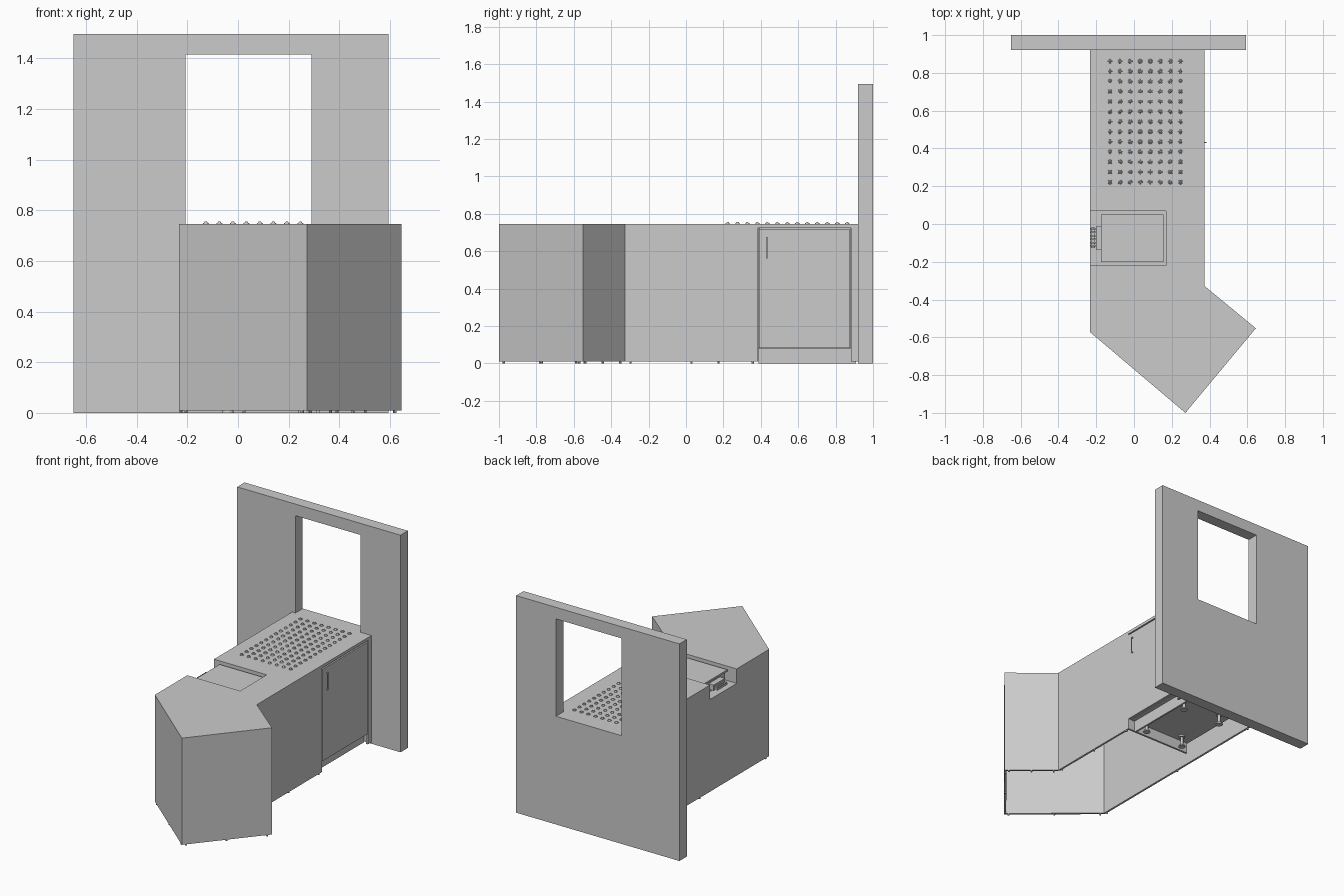
import bpy, bmesh
from mathutils import Vector, Matrix

cube = bpy.data.objects.get("Cube")
if cube:
    bpy.data.objects.remove(cube, do_unlink=True)

grey = bpy.data.materials.new("light grey")
grey.use_nodes = True
COLOUR = (0.6, 0.6, 0.6, 1)
grey.diffuse_color = COLOUR
grey.node_tree.nodes["Principled BSDF"].inputs["Base Color"].default_value = COLOUR


def finish(name, bm):
    bmesh.ops.recalc_face_normals(bm, faces=bm.faces)
    mesh = bpy.data.meshes.new(name)
    bm.to_mesh(mesh)
    bm.free()
    mesh.materials.append(grey)
    ob = bpy.data.objects.new(name, mesh)
    bpy.context.collection.objects.link(ob)
    return ob


def prism(name, outline, z0, z1):
    """Upright prism over an outline in the xy plane."""
    bm = bmesh.new()
    face = bm.faces.new([bm.verts.new((x, y, z0)) for x, y in outline])
    top = bmesh.ops.extrude_face_region(bm, geom=[face])["geom"]
    verts = [v for v in top if isinstance(v, bmesh.types.BMVert)]
    bmesh.ops.translate(bm, verts=verts, vec=(0, 0, z1 - z0))
    return finish(name, bm)


def box(name, x0, x1, y0, y1, z0, z1):
    return prism(name, [(x0, y0), (x1, y0), (x1, y1), (x0, y1)], z0, z1)


def add_disc(bm, x, y, z0, z1, r0, r1, sides=12):
    bmesh.ops.create_cone(bm, cap_ends=True, segments=sides, radius1=r0, radius2=r1,
                          depth=z1 - z0, matrix=Matrix.Translation((x, y, (z0 + z1) / 2)))


THICK, BASE, TOP = 0.014, 0.01, 0.745
LEFT, RIGHT, BACK = -0.232, 0.372, 0.92
NOTCH_X, NOTCH_Y0, NOTCH_Y1, NOTCH_Z = 0.17, -0.22, 0.07, 0.645
DOOR_Y0, DOOR_Y1, DOOR_Z = 0.387, 0.88, 0.083

# Wall with a serving opening
W0, W1, O0, O1, H, OH = -0.65, 0.594, -0.207, 0.29, 1.495, 1.415
bm = bmesh.new()
xs, zs = (W0, O0, O1, W1), (0, TOP, OH, H)
grid = [[bm.verts.new((x, BACK, z)) for z in zs] for x in xs]
for i in range(3):
    for j in range(3):
        if (i, j) != (1, 1):
            bm.faces.new((grid[i][j], grid[i + 1][j], grid[i + 1][j + 1], grid[i][j + 1]))
geom = bmesh.ops.extrude_face_region(bm, geom=bm.faces[:])["geom"]
bmesh.ops.translate(bm, verts=[v for v in geom if isinstance(v, bmesh.types.BMVert)],
                    vec=(0, 1 - BACK, 0))
bmesh.ops.dissolve_limit(bm, angle_limit=0.01, verts=bm.verts[:], edges=bm.edges[:])
finish("wall", bm)

# Countertop, notched on one edge for the weighing unit
corner, elbow, tip, bend = (LEFT, -0.573), (RIGHT, -0.327), (0.645, -0.552), (0.272, -1)
prism("countertop", [(LEFT, BACK), (LEFT, NOTCH_Y1), (NOTCH_X, NOTCH_Y1), (NOTCH_X, NOTCH_Y0),
                     (LEFT, NOTCH_Y0), corner, bend, tip, elbow, (RIGHT, BACK)],
      TOP - 0.02, TOP)


# Side panels run anticlockwise so that their thickness goes inward
def panel(name, a, b, z0=BASE, z1=TOP - 0.02):
    a, b = Vector(a), Vector(b)
    along = (b - a).normalized()
    inward = Vector((-along.y, along.x)) * THICK
    prism(name, [a, b, b + inward, a + inward], z0, z1)


panel("left_panel_back", (LEFT, BACK), (LEFT, NOTCH_Y1))
panel("left_panel_notch", (LEFT, NOTCH_Y1), (LEFT, NOTCH_Y0), BASE, NOTCH_Z)
panel("left_panel_front", (LEFT, NOTCH_Y0), corner)
panel("front_panel", corner, bend)
panel("end_panel", bend, tip)
panel("return_panel", tip, elbow)
panel("right_panel", elbow, (RIGHT, DOOR_Y0 - 0.002))
panel("right_filler", (RIGHT, DOOR_Y1 + 0.002), (RIGHT, BACK))

# Levelling studs below the panels
bm = bmesh.new()
path = [(LEFT, BACK), corner, bend, tip, elbow, (RIGHT, DOOR_Y0)]
for a, b in zip(path, path[1:]):
    a, b = Vector(a), Vector(b)
    along = (b - a).normalized()
    inward = Vector((-along.y, along.x)) * THICK / 2
    inset = along * 0.03
    for p in (a + inset, (a + b) / 2, b - inset):
        add_disc(bm, *(p + inward), 0, BASE, 0.006, 0.006, 8)
finish("panel_studs", bm)

# Recess for the weighing unit
box("recess_floor", LEFT, NOTCH_X + THICK, NOTCH_Y0 - THICK, NOTCH_Y1 + THICK,
    NOTCH_Z - THICK, NOTCH_Z)
for side, y in (("front", NOTCH_Y0 - THICK), ("back", NOTCH_Y1)):
    box("recess_wall_" + side, LEFT, NOTCH_X + THICK, y, y + THICK, NOTCH_Z, TOP - 0.02)
box("recess_wall_inner", NOTCH_X, NOTCH_X + THICK, NOTCH_Y0, NOTCH_Y1, NOTCH_Z, TOP - 0.02)

# Weighing unit: body, plate and socket block
box("scale_body", -0.165, 0.15, -0.19, 0.04, NOTCH_Z, 0.72)
box("scale_plate", -0.175, 0.157, -0.2, 0.05, 0.72, 0.732)
box("socket_block", -0.202, -0.165, -0.135, -0.012, 0.665, 0.705)
box("socket_rail", -0.228, -0.206, -0.128, -0.018, 0.672, 0.685)
for i in range(6):
    y = -0.12 + i * 0.018
    box("socket_plug", -0.23, -0.2, y, y + 0.008, 0.685, 0.693)

# Ball transfer field on the countertop
bm = bmesh.new()
for i in range(8):
    for j in range(13):
        x, y = -0.127 + i * 0.0533, 0.222 + j * 0.0533
        add_disc(bm, x, y, TOP, TOP + 0.005, 0.012, 0.011)
        bmesh.ops.create_uvsphere(bm, u_segments=10, v_segments=6, radius=0.008,
                                  matrix=Matrix.Translation((x, y, TOP + 0.003)))
balls = finish("transfer_balls", bm)
bpy.context.view_layer.objects.active = balls
balls.select_set(True)
bpy.ops.object.shade_smooth_by_angle()

# Cabinet under the counter: carcass, hanging side, door, toe kick
box("cabinet_body", -0.13, RIGHT - 0.018, DOOR_Y0 + 0.002, DOOR_Y1, DOOR_Z - 0.002, TOP - 0.02)
box("cabinet_side", -0.13, RIGHT - THICK, DOOR_Y0 - 0.014, DOOR_Y0, BASE, TOP - 0.02)
box("cabinet_door", RIGHT - 0.016, RIGHT, DOOR_Y0 + 0.002, DOOR_Y1 - 0.002, DOOR_Z, 0.716)
box("toe_kick", 0.31, 0.322, DOOR_Y0, DOOR_Y1 + 0.03, 0, DOOR_Z - 0.002)

# Door handle: bar on two posts
HX = RIGHT + 0.012
box("handle_bar", HX - 0.004, HX, 0.429, 0.435, 0.56, 0.677)
for z in (0.56, 0.671):
    box("handle_post", RIGHT, HX, 0.429, 0.435, z, z + 0.006)

# Cabinet feet: base disc, stem and mounting disc
bm = bmesh.new()
for x in (0.26, -0.04):
    for y in (0.44, 0.82):
        add_disc(bm, x, y, 0, 0.012, 0.024, 0.02, 16)
        add_disc(bm, x, y, 0.012, 0.07, 0.01, 0.01, 16)
        add_disc(bm, x, y, 0.07, DOOR_Z - 0.002, 0.022, 0.022, 16)
finish("cabinet_feet", bm)
